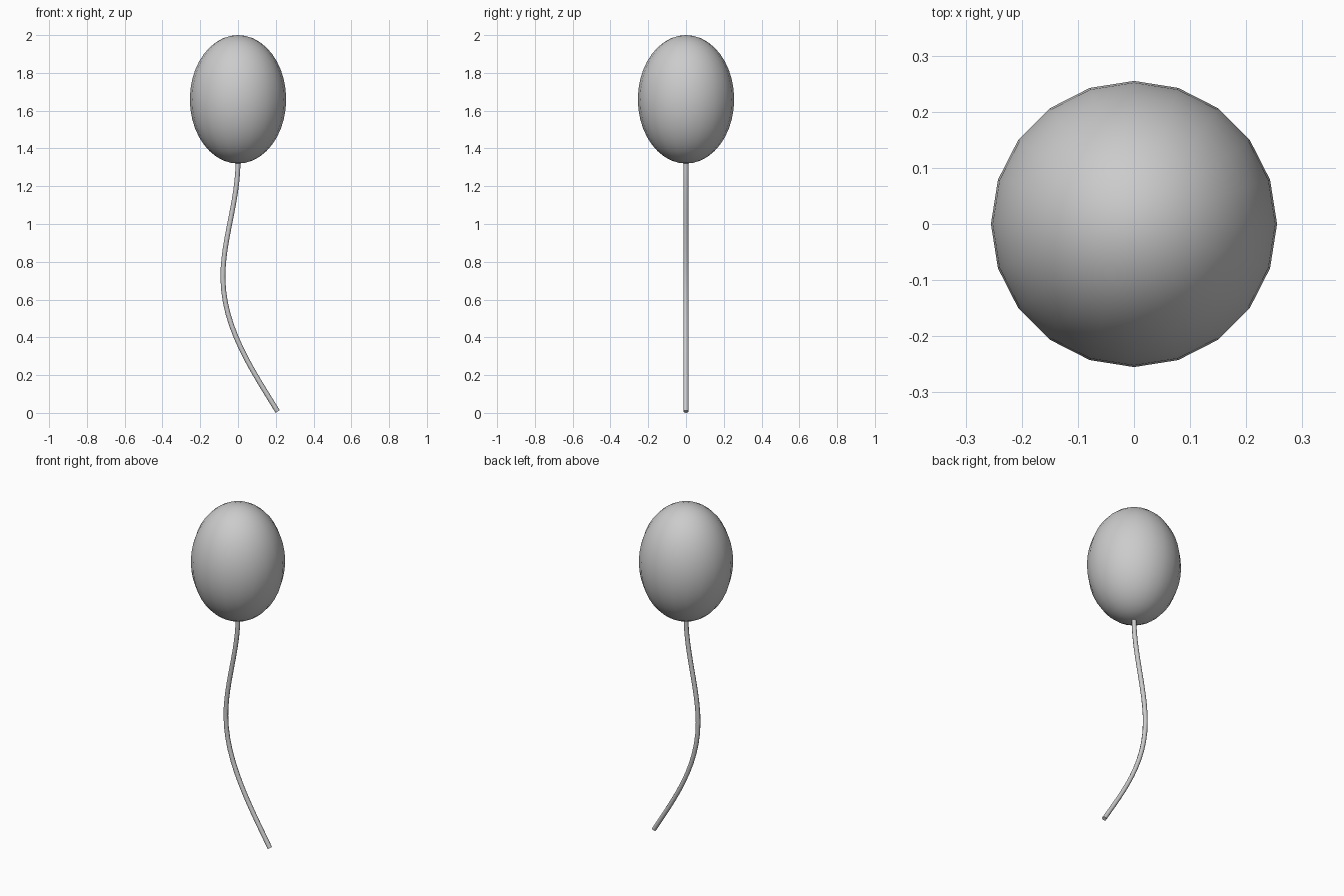
import bpy
from math import radians
from mathutils import Vector

cube = bpy.data.objects.get("Cube")
if cube:
    bpy.data.objects.remove(cube, do_unlink=True)

GREY = (0.6, 0.6, 0.6, 1)
grey = bpy.data.materials.new("light grey")
grey.use_nodes = True
grey.diffuse_color = GREY
grey.node_tree.nodes["Principled BSDF"].inputs["Base Color"].default_value = GREY

# Balloon: a tall, smooth ellipsoid
bpy.ops.mesh.primitive_uv_sphere_add(segments=20, ring_count=20, radius=1, location=(0, 0, 1.66))
balloon = bpy.context.object
balloon.name = "balloon"
balloon.scale = (0.255, 0.255, 0.34)
bpy.ops.object.transform_apply(location=False, rotation=False, scale=True)
bpy.ops.object.shade_smooth()
balloon.data.materials.append(grey)

# String: a round tube along a waving path, as (left handle, point, right handle) in x and z
PATH = [
    ((0, 1.5), (0, 1.33), (0, 1.12)),
    ((-0.08, 0.92), (-0.08, 0.72), (-0.08, 0.45)),
    ((0.08, 0.22), (0.21, 0.007), (0.25, -0.06)),
]
curve = bpy.data.curves.new("string", "CURVE")
curve.dimensions = "3D"
curve.bevel_depth = 0.013
curve.bevel_resolution = 2
curve.resolution_u = 12
curve.use_fill_caps = True
spline = curve.splines.new("BEZIER")
spline.bezier_points.add(len(PATH) - 1)
for bp, (left, point, right) in zip(spline.bezier_points, PATH):
    bp.handle_left_type = bp.handle_right_type = "FREE"
    bp.co = Vector((point[0], 0, point[1]))
    bp.handle_left = Vector((left[0], 0, left[1]))
    bp.handle_right = Vector((right[0], 0, right[1]))
string = bpy.data.objects.new("string", curve)
bpy.context.collection.objects.link(string)

# Turn the tube into a mesh with smooth sides and a sharp end cap
bpy.ops.object.select_all(action="DESELECT")
string.select_set(True)
bpy.context.view_layer.objects.active = string
bpy.ops.object.convert(target="MESH")
string = bpy.context.object
string.name = "string"
string.data.materials.clear()
string.data.materials.append(grey)
bpy.ops.object.shade_smooth_by_angle(angle=radians(50))
